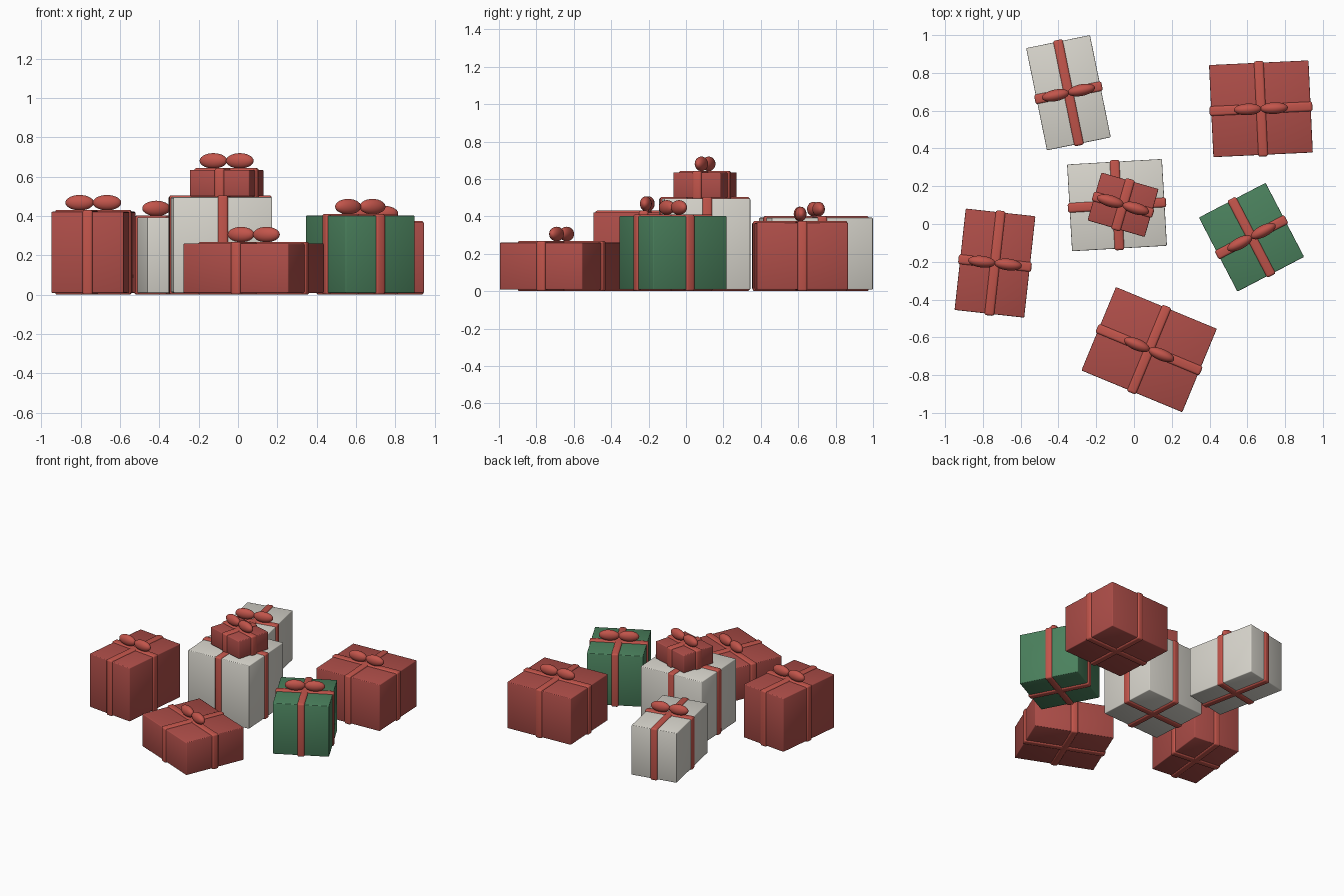
import bpy, bmesh
from math import radians
from mathutils import Matrix

if "Cube" in bpy.data.objects:
    bpy.data.objects.remove(bpy.data.objects["Cube"])


def make_material(name, rgb):
    m = bpy.data.materials.new(name)
    m.diffuse_color = (*rgb, 1)
    m.use_nodes = True
    m.node_tree.nodes["Principled BSDF"].inputs["Base Color"].default_value = m.diffuse_color
    return m


RED = make_material("red_paper", (0.42, 0.075, 0.065))
WHITE = make_material("white_paper", (0.69, 0.67, 0.61))
GREEN = make_material("green_paper", (0.07, 0.22, 0.11))
RIBBON = make_material("ribbon_red", (0.54, 0.09, 0.07))


def add_object(name, bm, world, material):
    mesh = bpy.data.meshes.new(name)
    for f in bm.faces:
        f.smooth = True
    bm.to_mesh(mesh)
    bm.free()
    ob = bpy.data.objects.new(name, mesh)
    ob.matrix_world = world
    mesh.materials.append(material)
    bpy.context.collection.objects.link(ob)
    return ob


def block(name, size, world, material, bevel, segments=2):
    """Box centred on its origin with softened edges."""
    bm = bmesh.new()
    bmesh.ops.create_cube(bm, size=1, matrix=Matrix.Diagonal((*size, 1)))
    bmesh.ops.bevel(bm, geom=bm.edges[:], offset=bevel, segments=segments,
                    profile=0.5, affect='EDGES')
    return add_object(name, bm, world, material)


def bow_loop(name, world):
    bm = bmesh.new()
    bmesh.ops.create_uvsphere(bm, u_segments=24, v_segments=14, radius=1,
                              matrix=Matrix.Diagonal((0.073, 0.031, 0.039, 1)))
    return add_object(name, bm, world, RIBBON)


BAND, LIP = 0.052, 0.009     # ribbon width and how far it stands proud


def present(name, x, y, w, d, z0, z1, angle, paper, bow=True):
    h = z1 - z0
    centre = Matrix.Translation((x, y, z0 + h / 2)) @ Matrix.Rotation(radians(angle), 4, 'Z')
    block(name + "_box", (w, d, h), centre, paper, 0.005)
    # two crossing ribbon bands
    block(name + "_ribbon_long", (BAND, d + 2 * LIP, h + 2 * LIP), centre, RIBBON, 0.012, 3)
    block(name + "_ribbon_cross", (w + 2 * LIP, BAND, h + 2 * LIP), centre, RIBBON, 0.012, 3)
    # bow made of two loops
    if bow:
        for side, sx in (("left", -1), ("right", 1)):
            bow_loop(f"{name}_bow_{side}",
                     centre @ Matrix.Translation((sx * 0.07, 0, h / 2 + 0.046)))


# name, x, y, width, depth, bottom, top, turn, paper
present("back_left_gift", -0.347, 0.695, 0.345, 0.552, LIP, 0.393, 11.5, WHITE)
present("back_right_gift", 0.672, 0.610, 0.527, 0.488, LIP, 0.367, 2.7, RED)
present("tall_centre_gift", -0.090, 0.100, 0.503, 0.460, LIP, 0.496, 3.3, WHITE, bow=False)
present("stacked_gift", -0.058, 0.102, 0.315, 0.264, 0.500, 0.635, -16.2, RED)
present("left_gift", -0.736, -0.207, 0.371, 0.540, LIP, 0.422, -6.3, RED)
present("front_gift", 0.080, -0.665, 0.578, 0.478, LIP, 0.260, -22.5, RED)
present("right_gift", 0.622, -0.070, 0.398, 0.442, LIP, 0.402, 27.5, GREEN)
